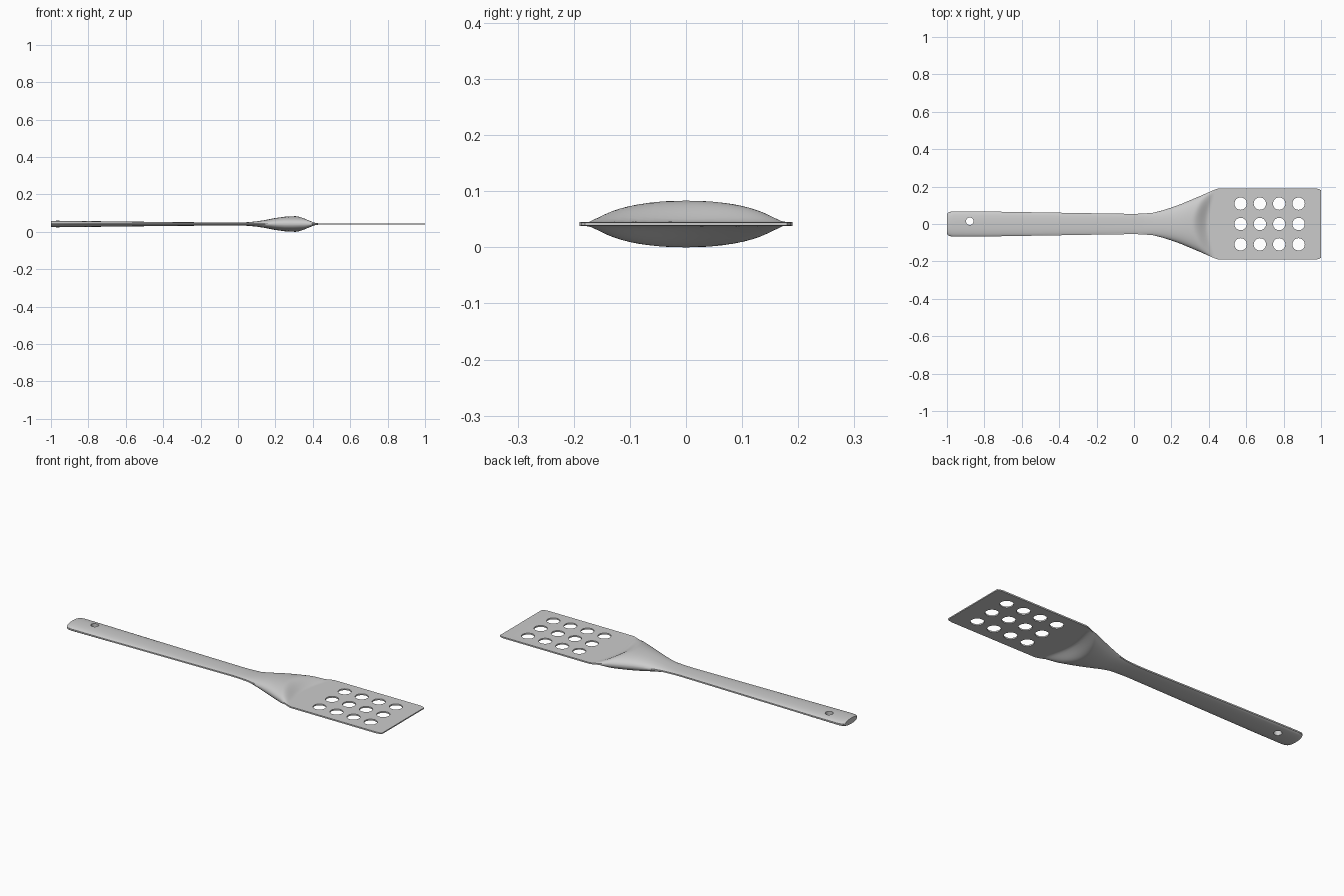
import bpy, bmesh, math

if "Cube" in bpy.data.objects:
    bpy.data.objects.remove(bpy.data.objects["Cube"])

MID = 0.0415      # height of the centre plane
EDGE = 0.0038     # half thickness of the blade and of the side edges
N = 12            # half the number of points across

# Stations along the length: x, half width, half thickness of the rounded body
STATIONS = [
    (-1.0, 0.050, 0.0155), (-0.995, 0.060, 0.0165), (-0.985, 0.065, 0.0172), (-0.965, 0.068, 0.0175),
    (-0.8, 0.067, 0.0155), (-0.5, 0.062, 0.012), (-0.2, 0.057, 0.009),
    (0.0, 0.054, 0.008), (0.05, 0.056, 0.0095), (0.1, 0.060, 0.014),
    (0.15, 0.072, 0.022), (0.2, 0.088, 0.032), (0.25, 0.106, 0.039),
    (0.3, 0.127, 0.0415), (0.35, 0.148, 0.0415), (0.4, 0.170, 0.040),
    (0.44, 0.187, 0.038), (0.455, 0.190, 0.036), (0.5, 0.190, 0.03),
    (0.97, 0.190, 0.0), (0.99, 0.187, 0.0), (1.0, 0.180, 0.0)]


def section(x):
    for a, b in zip(STATIONS, STATIONS[1:]):
        if x <= b[0] + 1e-9:
            f = (x - a[0]) / (b[0] - a[0])
            return a[1] + f * (b[1] - a[1]), a[2] + f * (b[2] - a[2])


def half_thickness(x, v, amp):
    # rounded body that scoops down into the thin flat blade
    n = 2.3
    body = amp * (1 - abs(v) ** n) ** (1 / n) if abs(v) < 0.9999 else 0
    f = min(max((x - 0.31 - 0.05 * v * v) / 0.10, 0), 1)
    fade = 1 - f * f * (3 - 2 * f)
    edge = EDGE if x < 0.98 else EDGE * 0.8
    return max(edge, body * fade)


# Loft of the handle, neck and blade
xs = sorted({s[0] for s in STATIONS} | {round(0.3 + 0.01 * i, 3) for i in range(18)}
            | {0.025, 0.075, 0.125, 0.175, 0.225, 0.275})
bm = bmesh.new()
rings = []
for x in xs:
    w, amp = section(x)
    vs = [math.sin(math.pi / 2 * i / N) for i in range(-N, N + 1)]
    top = [bm.verts.new((x, w * v, MID + half_thickness(x, v, amp))) for v in vs]
    low = [bm.verts.new((x, w * v, MID - half_thickness(x, v, amp))) for v in vs]
    rings.append(top + low[::-1])
for a, b in zip(rings, rings[1:]):
    for i in range(len(a)):
        j = (i + 1) % len(a)
        bm.faces.new((a[i], a[j], b[j], b[i]))
bm.faces.new(rings[0])
bm.faces.new(rings[-1][::-1])
bmesh.ops.recalc_face_normals(bm, faces=bm.faces)
mesh = bpy.data.meshes.new("spatula")
bm.to_mesh(mesh)
bm.free()
spatula = bpy.data.objects.new("spatula", mesh)
bpy.context.collection.objects.link(spatula)

# Cutters: hanging hole and the 4 x 3 blade holes
holes = [(-0.878, 0.015, 0.020)]
holes += [(x, y, 0.033) for x in (0.57, 0.673, 0.776, 0.88) for y in (-0.109, 0, 0.109)]
bm = bmesh.new()
for x, y, r in holes:
    made = bmesh.ops.create_cone(bm, cap_ends=True, segments=32, radius1=r, radius2=r, depth=0.2)
    bmesh.ops.translate(bm, verts=made["verts"], vec=(x, y, MID))
cut_mesh = bpy.data.meshes.new("hole_cutters")
bm.to_mesh(cut_mesh)
bm.free()
cutters = bpy.data.objects.new("hole_cutters", cut_mesh)
bpy.context.collection.objects.link(cutters)
cutters.hide_render = True

bpy.context.view_layer.objects.active = spatula
spatula.select_set(True)
mod = spatula.modifiers.new("holes", 'BOOLEAN')
mod.operation = 'DIFFERENCE'
mod.solver = 'EXACT'
mod.object = cutters
bpy.ops.object.modifier_apply(modifier=mod.name)
bpy.data.objects.remove(cutters)
bpy.ops.object.shade_smooth_by_angle(angle=math.radians(35))
